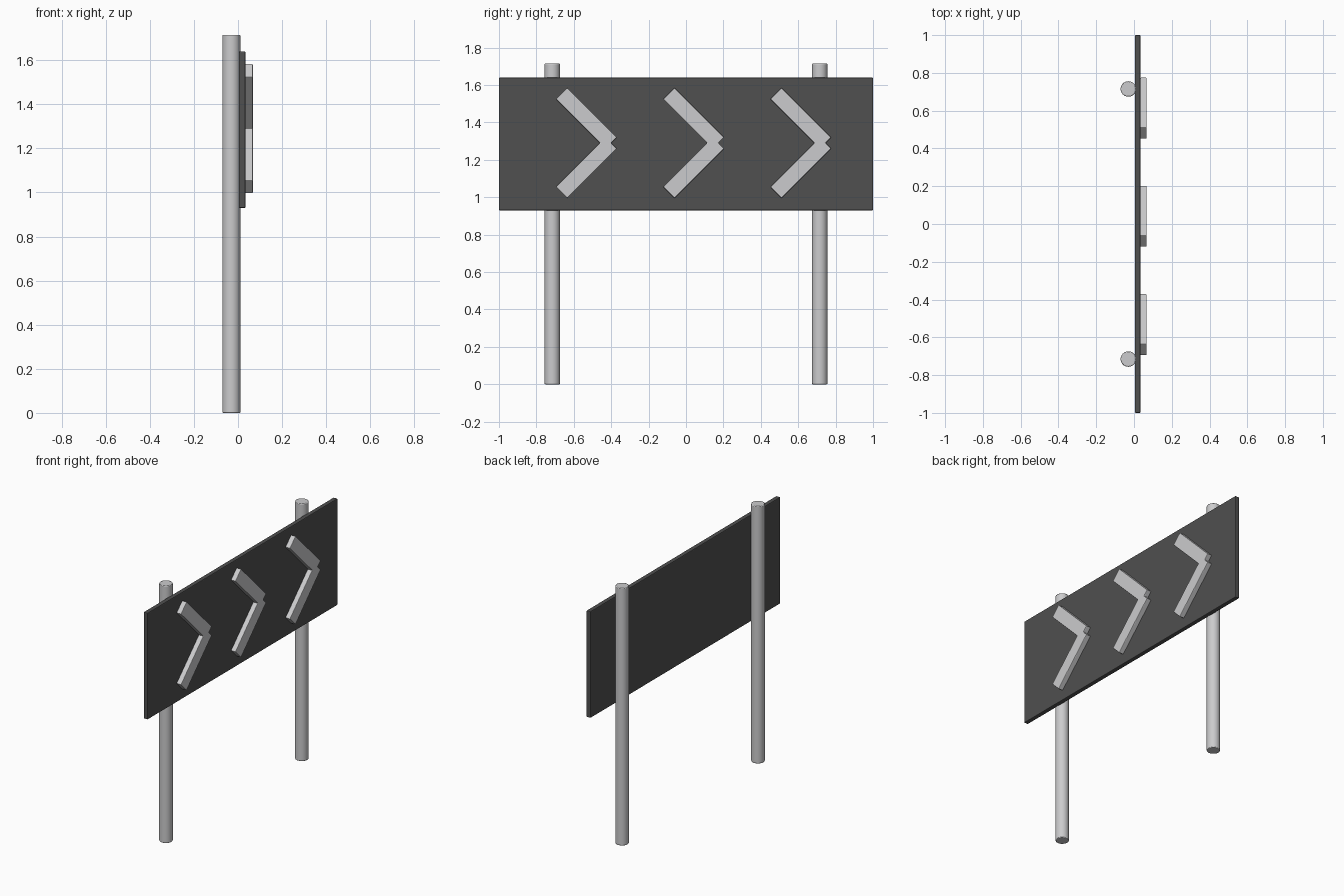
import bpy, bmesh

if "Cube" in bpy.data.objects:
    bpy.data.objects.remove(bpy.data.objects["Cube"])

def material(name, rgb):
    m = bpy.data.materials.new(name)
    m.diffuse_color = (*rgb, 1)
    m.use_nodes = True
    m.node_tree.nodes["Principled BSDF"].inputs["Base Color"].default_value = m.diffuse_color
    return m

light = material("light grey", (0.60, 0.60, 0.61))
dark = material("charcoal", (0.08, 0.08, 0.08))

def finish(obj, name, mat, bevel):
    obj.name = name
    obj.data.materials.append(mat)
    mod = obj.modifiers.new("soft edges", 'BEVEL')
    mod.width, mod.segments, mod.limit_method = bevel, 2, 'ANGLE'
    mod.angle_limit = 0.7

# Panel, posts and chevron share one helper set: (y, z) outlines pushed along x
def plate(name, outline, x0, x1, mat, bevel):
    bm = bmesh.new()
    face = bm.faces.new([bm.verts.new((x0, y, z)) for y, z in outline])
    ext = bmesh.ops.extrude_face_region(bm, geom=[face])
    verts = [g for g in ext["geom"] if isinstance(g, bmesh.types.BMVert)]
    bmesh.ops.translate(bm, verts=verts, vec=(x1 - x0, 0, 0))
    bmesh.ops.recalc_face_normals(bm, faces=bm.faces)
    mesh = bpy.data.meshes.new(name)
    bm.to_mesh(mesh)
    bm.free()
    obj = bpy.data.objects.new(name, mesh)
    bpy.context.collection.objects.link(obj)
    finish(obj, name, mat, bevel)

# Sign panel
plate("sign_panel", [(-1, 0.93), (1, 0.93), (1, 1.64), (-1, 1.64)],
      0.004, 0.034, dark, 0.005)

# Raised chevrons: two crossed bars, outline mirrored about the mid height
mid = 1.29
half = [(0.325, 0.03), (0.06, 0.295), (0.0, 0.235)]
for i in range(3):
    y0 = -0.695 + 0.573 * i
    upper = [(y0 + y, mid + z) for y, z in half]
    lower = [(y0 + y, mid - z) for y, z in reversed(half)]
    outline = [(y0 + 0.295, mid)] + upper + [(y0 + 0.235, mid)] + lower
    plate(f"chevron_{i + 1}", outline, 0.032, 0.067, light, 0.004)

# Round posts behind the panel
for side, y in (("left", -0.715), ("right", 0.715)):
    bpy.ops.mesh.primitive_cylinder_add(vertices=32, radius=0.041, depth=1.715,
                                        location=(-0.03, y, 0.8575))
    post = bpy.context.object
    finish(post, f"{side}_post", light, 0.004)
    bpy.ops.object.shade_smooth_by_angle()
